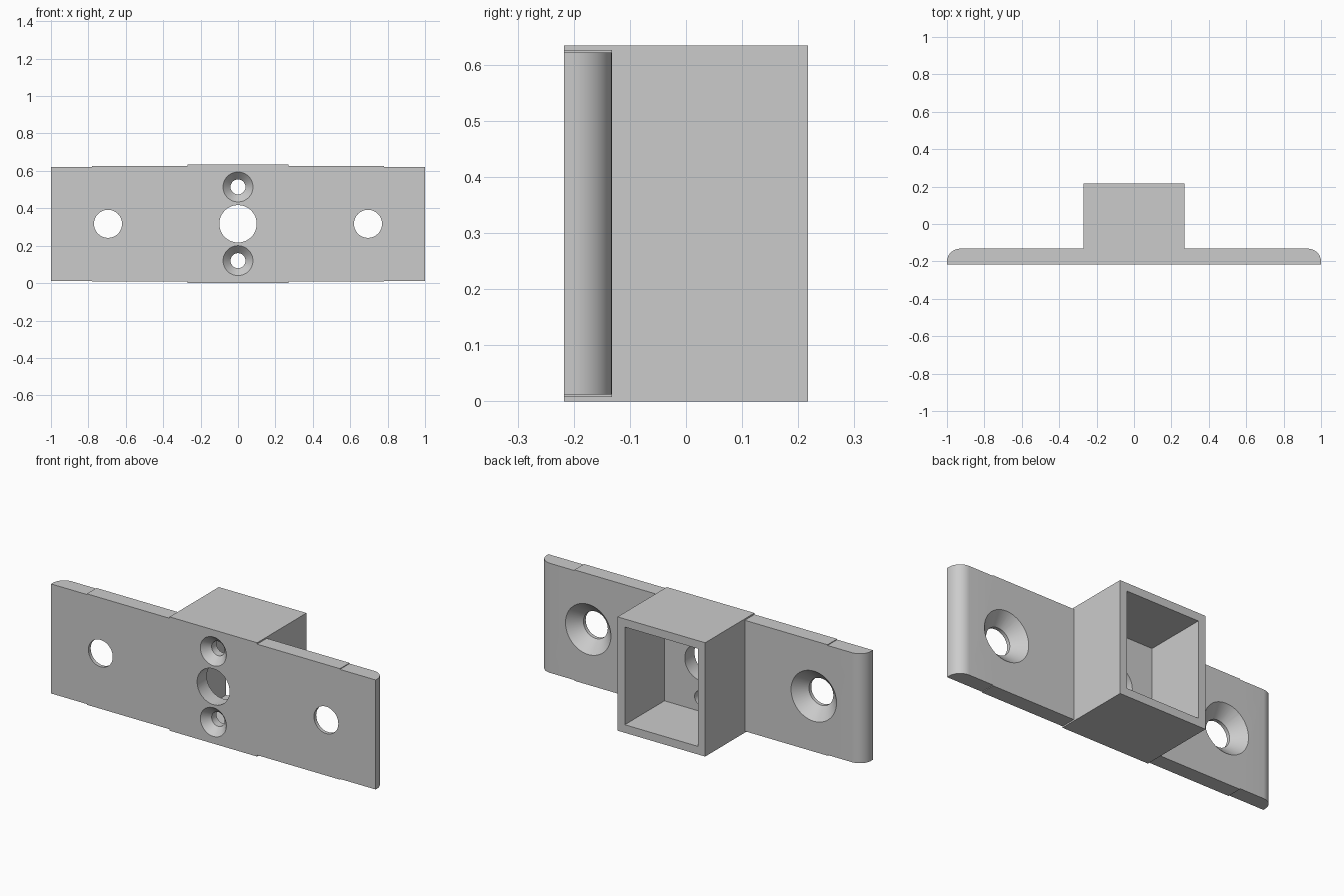
import bpy, bmesh, math

cube = bpy.data.objects.get("Cube")
if cube:
    bpy.data.objects.remove(cube, do_unlink=True)

MID = 0.317                   # height of the centre line
FRONT, REAR, BACK = -0.217, -0.132, 0.217   # plate front, plate rear, tube back
HALF, WALL = 0.27, 0.045      # tube half width and wall

grey = bpy.data.materials.new("plain_grey")
grey.use_nodes = True
grey.diffuse_color = (0.6, 0.6, 0.6, 1)
grey.node_tree.nodes["Principled BSDF"].inputs["Base Color"].default_value = (0.6, 0.6, 0.6, 1)


def make(name, bm):
    bmesh.ops.recalc_face_normals(bm, faces=bm.faces)
    mesh = bpy.data.meshes.new(name)
    bm.to_mesh(mesh)
    bm.free()
    mesh.materials.append(grey)
    obj = bpy.data.objects.new(name, mesh)
    bpy.context.collection.objects.link(obj)
    return obj


def extrude(name, outline, half_height):
    """Closed xy outline raised evenly about the centre line."""
    bm = bmesh.new()
    face = bm.faces.new([bm.verts.new((x, y, MID - half_height)) for x, y in outline])
    top = bmesh.ops.extrude_face_region(bm, geom=[face])["geom"]
    bmesh.ops.translate(bm, vec=(0, 0, 2 * half_height),
                        verts=[v for v in top if isinstance(v, bmesh.types.BMVert)])
    return make(name, bm)


def rect(x0, x1, y0, y1):
    return [(x0, y0), (x1, y0), (x1, y1), (x0, y1)]


def bore(name, x, z, profile, n=48):
    """Turned cutter along y, from (radius, y) steps."""
    bm = bmesh.new()
    rings = [[bm.verts.new((x + r * math.cos(math.tau * i / n), y,
                            z + r * math.sin(math.tau * i / n))) for i in range(n)]
             for r, y in profile]
    for a, b in zip(rings, rings[1:]):
        for i in range(n):
            j = (i + 1) % n
            bm.faces.new((a[i], a[j], b[j], b[i]))
    bm.faces.new(rings[0])
    bm.faces.new(rings[-1])
    return make(name, bm)


def combine(target, tool, operation):
    mod = target.modifiers.new(operation.lower(), "BOOLEAN")
    mod.operation, mod.solver, mod.object = operation, "EXACT", tool
    bpy.context.view_layer.objects.active = target
    bpy.ops.object.modifier_apply(modifier=mod.name)
    bpy.data.objects.remove(tool, do_unlink=True)


# Central square tube, closed at the front
body = extrude("mounting_bracket", rect(-HALF, HALF, FRONT, BACK), MID)

# Wide strip, and a slightly lower one with rounded rear end corners
combine(body, extrude("wing_strip", rect(-0.78, 0.78, FRONT, REAR), 0.309), "UNION")
R = 0.07
arc = [(1 - R + R * math.cos(a), REAR - R + R * math.sin(a))
       for a in (math.pi / 2 * i / 12 for i in range(13))]
outline = [(-1, FRONT), (1, FRONT)] + arc + [(-x, y) for x, y in reversed(arc)]
combine(body, extrude("end_strip", outline, 0.305), "UNION")

# Tube cavity, open at the back
combine(body, extrude("cavity", rect(WALL - HALF, HALF - WALL, REAR, BACK + 0.1),
                      MID - WALL), "DIFFERENCE")

# Wing screw holes, countersunk from the rear
for side in (-1, 1):
    combine(body, bore("wing_hole", side * 0.695, MID,
                       [(0.075, FRONT - 0.05), (0.075, FRONT + 0.02),
                        (0.14, REAR), (0.14, REAR + 0.05)]), "DIFFERENCE")

# Centre hole, and two small holes countersunk from the front
combine(body, bore("centre_hole", 0, MID, [(0.1, FRONT - 0.05), (0.1, REAR + 0.05)]),
        "DIFFERENCE")
for side in (-1, 1):
    combine(body, bore("small_hole", 0, MID + side * 0.197,
                       [(0.08, FRONT - 0.05), (0.08, FRONT), (0.04, FRONT + 0.042),
                        (0.04, REAR + 0.05)]), "DIFFERENCE")

# Smooth curves, crisp edges
bpy.ops.object.select_all(action="DESELECT")
body.select_set(True)
bpy.context.view_layer.objects.active = body
bpy.ops.object.shade_smooth_by_angle(angle=math.radians(25))
